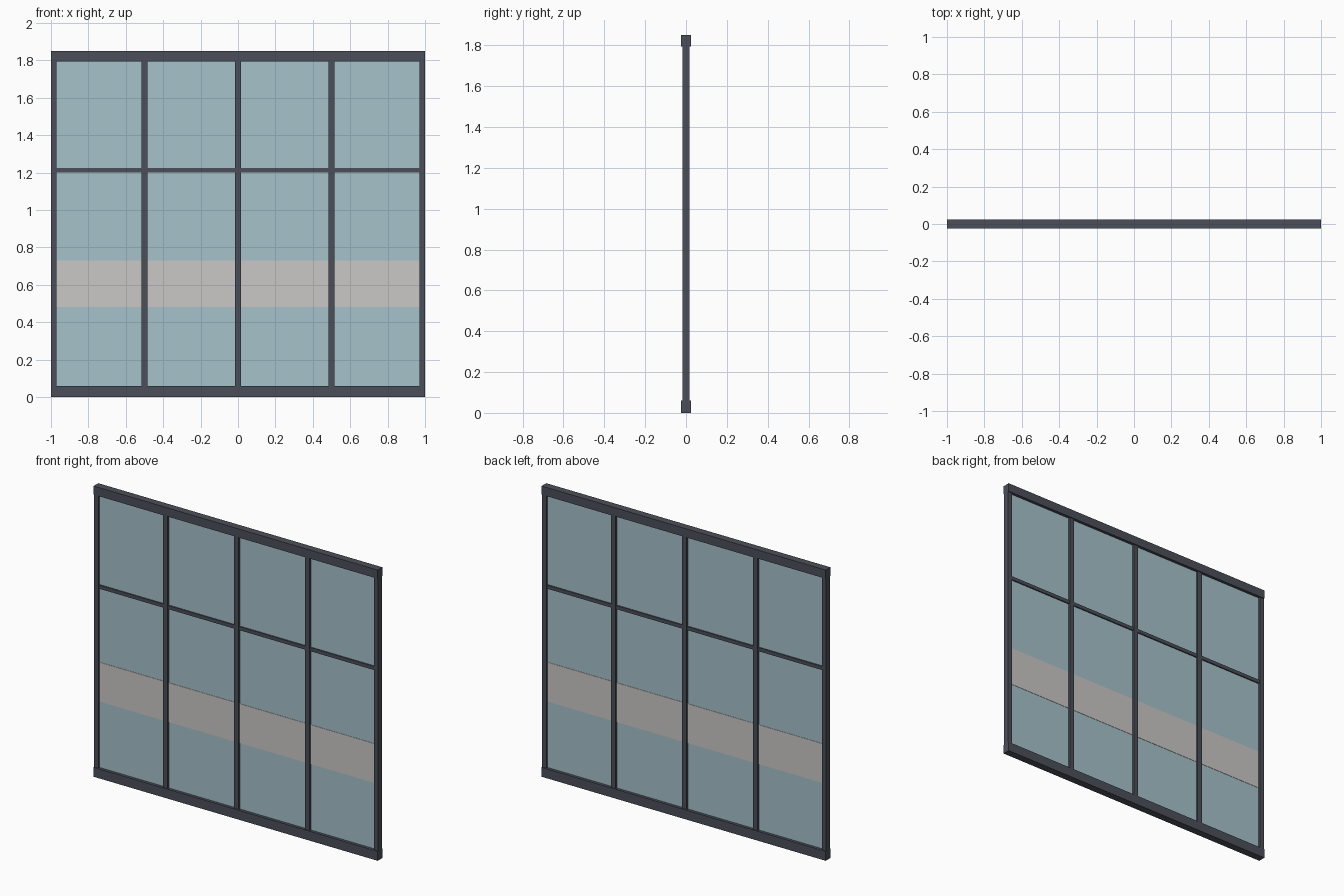
import bpy

if "Cube" in bpy.data.objects:
    bpy.data.objects.remove(bpy.data.objects["Cube"])


def srgb(r, g, b):
    lin = lambda c: c / 12.92 if c <= 0.04045 else ((c + 0.055) / 1.055) ** 2.4
    return [lin(v / 255) for v in (r, g, b)] + [1.0]


def material(name, *rgb):
    m = bpy.data.materials.new(name)
    m.diffuse_color = srgb(*rgb)
    m.use_nodes = True
    m.node_tree.nodes["Principled BSDF"].inputs["Base Color"].default_value = m.diffuse_color
    return m


FRAME = material("dark grey metal", 75, 79, 89)
GLASS = material("pale blue glass", 166, 194, 203)
FILM = material("frosted film", 203, 200, 198)


def box(name, x0, x1, z0, z1, depth, mat):
    """Flat-faced box centred on y = 0."""
    bpy.ops.mesh.primitive_cube_add(size=1, location=((x0 + x1) / 2, 0, (z0 + z1) / 2))
    ob = bpy.context.object
    ob.name = name
    ob.scale = (x1 - x0, depth, z1 - z0)
    bpy.ops.object.transform_apply(location=False, rotation=False, scale=True)
    ob.data.materials.append(mat)
    return ob


H = 1.85
Z0, Z1 = 0.06, 1.795          # clear opening between the rails
HALF = 0.0165                 # half width of a mullion

# Top and bottom rails
box("bottom_rail", -1, 1, 0, Z0, 0.047, FRAME)
box("top_rail", -1, 1, Z1, H, 0.047, FRAME)

# Side posts and mullions
posts = [(-1, -0.97), (-0.5 - HALF, -0.5 + HALF), (-HALF, HALF),
         (0.5 - HALF, 0.5 + HALF), (0.97, 1)]
for i, (a, b) in enumerate(posts):
    kind = "side_post" if i in (0, 4) else "mullion"
    box(f"{kind}_{i}", a, b, Z0, Z1, 0.036, FRAME)

# Each bay: glass pane, transom bar and frosted band
for i in range(4):
    a, b = posts[i][1], posts[i + 1][0]
    box(f"glass_pane_{i}", a, b, Z0, Z1, 0.01, GLASS)
    box(f"transom_{i}", a, b, 1.201, 1.224, 0.026, FRAME)
    box(f"frosted_band_{i}", a, b, 0.48, 0.73, 0.014, FILM)
